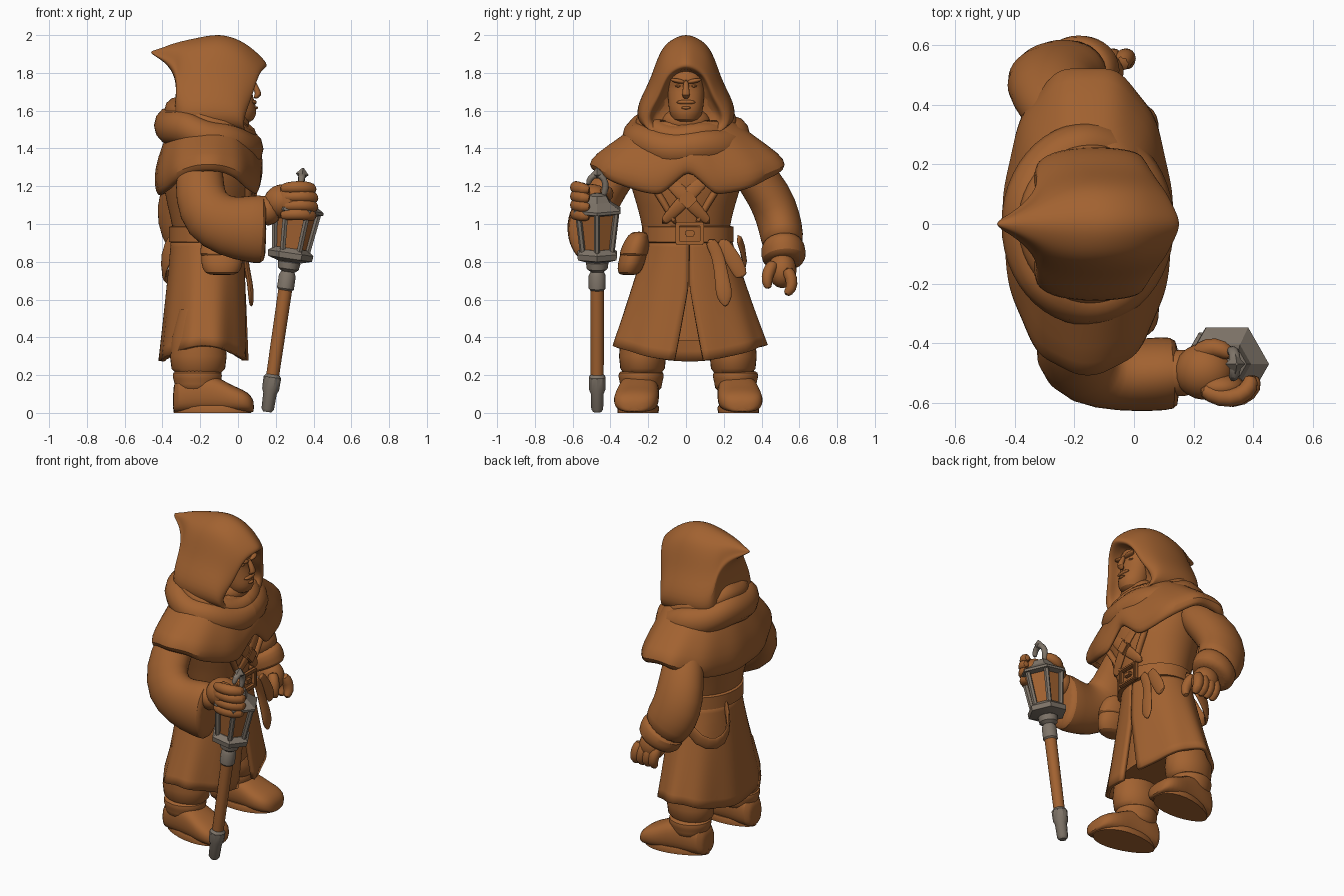
import bpy, bmesh, math
from mathutils import Vector, Matrix

def material(name, col):
    m = bpy.data.materials.new(name)
    m.diffuse_color = (*col, 1)
    return m

BROWN = material("brown", (0.36, 0.122, 0.03))
GREY = material("grey", (0.21, 0.175, 0.14))
sin, cos, pi = math.sin, math.cos, math.pi

def finish(name, bm, mat=BROWN, sub=0, thick=0, angle=50):
    bmesh.ops.recalc_face_normals(bm, faces=bm.faces)
    me = bpy.data.meshes.new(name)
    bm.to_mesh(me)
    bm.free()
    for p in me.polygons:
        p.use_smooth = True
    me.set_sharp_from_angle(angle=math.radians(angle))
    me.materials.append(mat)
    ob = bpy.data.objects.new(name, me)
    bpy.context.collection.objects.link(ob)
    if thick:
        s = ob.modifiers.new("thickness", 'SOLIDIFY')
        s.thickness, s.offset = thick, -1
    if sub:
        m = ob.modifiers.new("smooth", 'SUBSURF')
        m.levels = m.render_levels = sub
    return ob

def loft(name, rings, mat=BROWN, cap=True, wrap=True, **kw):
    bm = bmesh.new()
    vs = [[bm.verts.new(p) for p in r] for r in rings]
    n = len(vs[0])
    for a, b in zip(vs, vs[1:]):
        for i in range(n if wrap else n - 1):
            j = (i + 1) % n
            bm.faces.new((a[i], a[j], b[j], b[i]))
    if cap:
        bm.faces.new(vs[0])
        bm.faces.new(vs[-1])
    return finish(name, bm, mat, **kw)

def oval(cx, cy, z, rx, ry, n=32):
    return [Vector((cx + rx * cos(2 * pi * i / n), cy + ry * sin(2 * pi * i / n), z)) for i in range(n)]

def tube(name, pts, mat=BROWN, n=12, sub=1, side=(0, 1, 0), **kw):
    """Limb along points (x, y, z, side radius, other radius)."""
    P = [Vector(p[:3]) for p in pts]
    rings = []
    for i, p in enumerate(pts):
        t = (P[min(i + 1, len(P) - 1)] - P[max(i - 1, 0)]).normalized()
        s = Vector(side)
        u = (s - t * s.dot(t)).normalized()
        v = t.cross(u)
        rings.append([P[i] + u * p[3] * cos(2 * pi * k / n) + v * p[-1] * sin(2 * pi * k / n) for k in range(n)])
    return loft(name, rings, mat, sub=sub, **kw)

def blob(name, c, r, mat=BROWN, rot=(0, 0, 0)):
    bm = bmesh.new()
    bmesh.ops.create_uvsphere(bm, u_segments=20, v_segments=12, radius=1)
    bm.transform(Matrix.Diagonal((*r, 1)))
    ob = finish(name, bm, mat)
    ob.location, ob.rotation_euler = c, rot
    return ob

def box(name, c, s, rot=(0, 0, 0), mat=BROWN, bev=0.006):
    bm = bmesh.new()
    bmesh.ops.create_cube(bm, size=1)
    bm.transform(Matrix.Diagonal((*s, 1)))
    bmesh.ops.bevel(bm, geom=bm.edges[:], offset=bev, segments=2, affect='EDGES')
    ob = finish(name, bm, mat)
    ob.location, ob.rotation_euler = c, rot
    return ob

# Boots, soles and trousers
for s, nm in ((-1, "right"), (1, "left")):
    secs = [(-.345, .05, .12), (-.33, .09, .18), (-.22, .105, .21), (-.12, .11, .19), (-.04, .122, .14),
            (.03, .118, .115), (.07, .09, .085), (.085, .04, .05)]
    rings = []
    for x, w, h in secs:
        cy = .012 + s * (.262 + .1 * (x + .15))
        ring = []
        for k in range(16):
            c, d = cos(k * pi / 8), sin(k * pi / 8)
            ring.append(Vector((x, cy + w * math.copysign(abs(c) ** .8, c),
                                .005 + h * (.5 + .53 * math.copysign(abs(d) ** .7, d)))))
        rings.append(ring)
    loft(nm + "_boot", rings, sub=1)
    sole = [[Vector((-.135 + .205 * cos(a) * f, .012 + s * (.262 + .02 * cos(a)) + (.105 + .02 * cos(a)) * f * sin(a), z))
             for a in [k * pi / 12 for k in range(24)]] for z, f in ((0, 1), (.03, 1.02), (.04, .97))]
    loft(nm + "_sole", sole)
    loft(nm + "_boot_shaft", [oval(-.215, .012 + s * .25, z, r, r * .92) for z, r in
         ((.1, .12), (.16, .12), (.18, .13), (.215, .132), (.225, .11))], sub=1)
    loft(nm + "_trouser", [oval(-.21, .01 + s * .24, z, r, r * .83) for z, r in
         ((.2, .11), (.235, .142), (.3, .15), (.4, .14), (.55, .1))])

# Skirt of the coat: open at the front, hem dips at front and back
rows = []
for k in range(13):
    t = k / 12
    row = []
    for i in range(65):
        z0 = .3 + .6 * t
        gap = max(.003, .075 * (.68 - z0) / .38) / (.4 - .16 * t)
        a = gap + (2 * pi - 2 * gap) * i / 64
        z = (.36 - .085 * cos(a) ** 2) * (1 - t) + .93 * t
        fold = 1 + .02 * (1 - t) * sin(9 * a)
        flare = (1 - t) ** 1.1
        row.append(Vector((-.162 - .02 * flare + (.192 + .045 * flare) * cos(a) * fold,
                           .015 + (.225 + .185 * flare) * sin(a) * fold, z)))
    rows.append(row)
loft("coat_skirt", rows, cap=False, wrap=False, thick=.025)
loft("coat_lining", [oval(-.17, 0, z, rx, ry) for z, rx, ry in ((.38, .15, .29), (.65, .15, .25), (.9, .15, .2))])

# Torso and belt
loft("torso", [oval(x, .0, z, rx, ry) for z, x, rx, ry in (
    (.88, -.155, .18, .225), (.98, -.155, .19, .23), (1.1, -.155, .22, .26), (1.22, -.155, .245, .3),
    (1.35, -.16, .23, .33), (1.5, -.15, .18, .22))], sub=1)
loft("belt", [oval(-.155, .01, z, .18 + d, .212 + d) for z, d in (
    (.9, .01), (.905, .03), (.985, .03), (.99, .01))])
for dy in (-.065, .065):
    box("buckle_side", (.06, .02 + dy, .95), (.03, .022, .12))
for dz in (-.05, .05):
    box("buckle_bar", (.06, .02, .95 + dz), (.03, .13, .022))
box("buckle_prong", (.06, .02, .95), (.03, .05, .03))
tube("belt_tail", [(.04, .12, .92, .03, .012), (.04, .16, .86, .035, .012), (.045, .18, .78, .035, .014),
     (.065, .195, .68, .042, .016), (.07, .205, .61, .048, .016), (.07, .21, .56, .006, .008)])
tube("belt_tail_fold", [(.03, .18, .92, .035, .012), (.035, .225, .85, .042, .014), (.035, .27, .78, .045, .016),
     (.035, .3, .71, .035, .012)])

# Side pouch with flap
P = [(.73, .04, .03), (.735, .095, .06), (.79, .115, .075), (.87, .11, .07), (.93, .09, .05), (.95, .05, .03)]
loft("pouch", [oval(-.085, -.28 + .25 * (z - .83), z, rx, ry, 16) for z, rx, ry in P], sub=1)
loft("pouch_flap", [oval(-.085, -.28 + .25 * (z - .83), z, rx, ry, 16) for z, rx, ry in
     ((.83, .11, .065), (.835, .12, .078), (.89, .115, .074), (.945, .09, .055), (.96, .04, .03))], sub=1)

# Chest straps and coat edges
for s in (-1, 1):
    tube("chest_strap", [(.055, s * -.12, 1.27, .04, .012), (.085, s * -.03, 1.17, .04, .014),
         (.07, s * .05, 1.08, .035, .014), (.04, s * .13, 1.0, .025, .012)])
    tube("coat_edge", [(.055, s * .2, 1.24, .02, .02), (.055, s * .12, 1.12, .02, .02),
         (.042, s * .05, .99, .015, .02)])
box("chest_knot", (.085, .01, 1.13), (.03, .075, .075), (pi / 4, 0, 0))

# Sash loop hanging at the back
tube("back_loop", [(-.33, .08, .95, .04, .012), (-.39, .1, .81, .045, .014), (-.4, .17, .72, .045, .014),
     (-.35, .27, .71, .045, .014), (-.25, .33, .79, .045, .014), (-.17, .27, .95, .035, .012)], side=(0, 0, 1))

# Shoulder mantle
rows = []
for t, rx, ry, dx in ((0, .27, .485, 0), (.15, .287, .53, 0), (.35, .285, .49, 0), (.65, .25, .36, .0), (1, .19, .23, .01)):
    row = []
    for i in range(64):
        a = 2 * pi * i / 64
        d = min(a, 2 * pi - a)
        hem = 1.145 + .125 * abs(sin(a)) ** 3 + .13 * max(0, 1 - d / .3)
        f = 1 + .015 * (1 - t) * sin(11 * a)
        c, s = cos(a), sin(a)
        row.append(Vector((-.155 + dx + rx * math.copysign(abs(c) ** .85, c) * f, .012 + ry * s * f,
                           hem * (1 - t) + 1.56 * t)))
    rows.append(row)
loft("shoulder_mantle", rows, cap=False, thick=.03, sub=1)

# Draped cowl folds, lower at the front
def cowl(name, cx, z, rx, ry, r, rz, tilt):
    rings = []
    for i in range(49):
        a = 2 * pi * i / 48
        rings.append([Vector((cx + (rx + r * cos(b)) * cos(a), (ry + r * cos(b)) * sin(a),
                      z - tilt * cos(a) + rz * sin(b) + .008 * sin(5 * a)))
                      for b in [k * pi / 6 for k in range(12)]])
    loft(name, rings, cap=False)
cowl("cowl_lower", -.155, 1.46, .205, .255, .085, .095, .062)
cowl("cowl_upper", -.145, 1.535, .17, .195, .075, .065, .07)

# Hood lofted from back tip to opening: x at top, x at bottom, low z, high z, half width, side setback
half = [(0, 1), (.23, .96), (.45, .875), (.59, .71), (.72, .5), (1, .25), (.9, .04), (.4, 0)]
shape = half + [(0, 0)] + [(-y, z) for y, z in half[:0:-1]]
secs = [(-.465, -.46, 1.9, 1.915, .01, 0), (-.41, -.39, 1.86, 1.93, .05, 0), (-.365, -.34, 1.80, 1.95, .1, 0),
        (-.32, -.32, 1.70, 1.965, .15, 0), (-.27, -.355, 1.51, 1.98, .22, 0),
        (-.19, -.27, 1.49, 1.997, .265, 0), (-.09, -.12, 1.48, 2.015, .275, .05),
        (.02, .01, 1.48, 1.98, .265, .15), (.1, .085, 1.48, 1.92, .25, .3), (.15, .105, 1.47, 1.87, .235, .38),
        (.163, .105, 1.475, 1.845, .215, .4), (.148, .09, 1.495, 1.82, .19, .4), (.0, -.03, 1.5, 1.82, .18, .1)]
loft("hood", [[Vector((xb + (xt - xb) * z - k * abs(y * w), y * w, lo + (hi - lo) * z)) for y, z in shape]
              for xt, xb, lo, hi, w, k in secs], sub=2, angle=80)

# Face
loft("head", [oval(cx, 0, z, rx, ry, 20) for z, cx, rx, ry in (
    (1.535, 0, .05, .04), (1.55, .01, .08, .075), (1.6, .01, .092, .092), (1.65, -.002, .09, .095),
    (1.7, -.01, .085, .098), (1.735, -.017, .085, .098), (1.76, -.01, .098, .1), (1.82, -.03, .095, .09),
    (1.86, -.04, .05, .05))], sub=1)
blob("neck", (-.04, 0, 1.54), (.1, .13, .08))
tube("nose", [(.075, 0, 1.765, .014, .012), (.098, 0, 1.71, .017, .018), (.112, 0, 1.685, .024, .02),
              (.085, 0, 1.665, .015, .01)])
blob("moustache", (.083, 0, 1.645), (.016, .05, .012))
blob("lower_lip", (.094, 0, 1.615), (.012, .025, .008))
for s in (-1, 1):
    blob("brow", (.073, s * .042, 1.757), (.022, .04, .012), rot=(s * .2, 0, 0))
    blob("eye", (.058, s * .04, 1.73), (.012, .018, .007))

# Raised right sleeve and cuff
tube("right_sleeve", [(-.2, -.27, 1.38, .08, .1), (-.2, -.35, 1.28, .1, .125), (-.205, -.45, 1.15, .11, .135),
     (-.16, -.495, 1.04, .12, .16), (-.05, -.51, .985, .12, .165), (.06, -.505, .975, .125, .178),
     (.135, -.5, .97, .125, .188), (.15, -.5, .97, .1, .15)], n=20)
tube("right_wrist", [(.1, -.5, 1.04, .07, .075), (.15, -.5, 1.07, .085, .085), (.2, -.5, 1.1, .08, .08)])

# Right hand gripping the lantern top
blob("right_palm", (.235, -.495, 1.12), (.1, .095, .09), rot=(0, -.25, 0))
blob("right_knuckles", (.29, -.55, 1.125), (.085, .05, .095))
for i in range(4):
    z = 1.195 - .047 * i
    x = .01 * (1.5 - abs(i - 1.5))
    tube("right_finger", [(.22, -.55, z - .01, .03), (.29 + x, -.587, z, .036), (.355 + x, -.582, z, .037),
         (.395 + x, -.545, z - .01, .035), (.39 + x, -.505, z - .015, .022)], n=8, side=(0, 0, 1))
tube("right_thumb", [(.2, -.45, 1.13, .038), (.25, -.41, 1.16, .04), (.3, -.42, 1.175, .036),
     (.33, -.445, 1.18, .02)], n=8, side=(0, 0, 1))

# Lowered left sleeve and cuff
tube("left_sleeve", [(-.2, .27, 1.38, .08, .1), (-.225, .34, 1.29, .11, .125), (-.275, .445, 1.15, .12, .15),
     (-.28, .49, 1.03, .12, .16), (-.235, .51, .93, .115, .155), (-.19, .515, .86, .105, .135)], n=20)
tube("left_cuff", [(-.21, .51, .9, .1, .13), (-.195, .512, .88, .12, .145), (-.17, .52, .81, .12, .14),
     (-.16, .52, .79, .09, .11)], n=20)
blob("left_palm", (-.12, .51, .755), (.085, .075, .095), rot=(0, -.3, 0))
for i in range(4):
    x = -.175 + .043 * i
    tube("left_finger", [(x, .53, .77, .034), (x + .015, .562, .71, .037), (x + .025, .56, .655, .034),
         (x + .025, .525, .622, .02)], n=8)
tube("left_thumb", [(-.08, .47, .8, .036), (-.045, .435, .75, .038), (-.035, .425, .69, .032),
     (-.035, .44, .655, .018)], n=8)

# Lantern staff, built upright then tilted
staff = []
def turned(name, prof, mat, n, **kw):
    staff.append(loft(name, [oval(0, 0, z, r, r, n) for z, r in prof], mat, **kw))
turned("staff_pole", ((.15, .034), (.7, .037)), BROWN, 12)
turned("staff_ferrule", ((.0, .022), (.015, .033), (.1, .036), (.12, .045), (.185, .047), (.2, .036)), GREY, 10, angle=35)
turned("lantern_socket", ((.65, .036), (.66, .045), (.73, .045), (.75, .035), (.765, .055), (.8, .06), (.815, .04)),
       GREY, 12, angle=35)
turned("lantern_base", ((.8, .05), (.82, .118), (.85, .122), (.875, .09)), GREY, 6, angle=20)
turned("lantern_panes", ((.86, .082), (1.09, .108)), BROWN, 6, angle=20)
turned("lantern_roof", ((1.06, .11), (1.07, .142), (1.085, .142), (1.125, .075), (1.16, .055), (1.17, .02)),
       GREY, 6, angle=20)
for k in range(6):
    c, s = cos(k * pi / 3), sin(k * pi / 3)
    staff.append(tube("lantern_post", [(.088 * c, .088 * s, .86, .016, .016), (.118 * c, .118 * s, 1.08, .016, .016)],
                      GREY, n=6, sub=0, side=(-s, c, 0)))
staff.append(tube("lantern_hook", [(0, .03, 1.15, .018), (0, .047, 1.2, .02), (0, .04, 1.25, .02), (0, 0, 1.275, .022),
             (0, -.04, 1.255, .02), (0, -.05, 1.21, .014)], GREY, n=8, side=(1, 0, 0)))
turned("hook_tip", ((1.25, .012), (1.272, .034), (1.305, .005)), GREY, 4, angle=20)
for ob in staff:
    ob.matrix_world = Matrix.Translation((.155, -.47, .005)) @ Matrix.Rotation(math.atan(.147), 4, 'Y')
